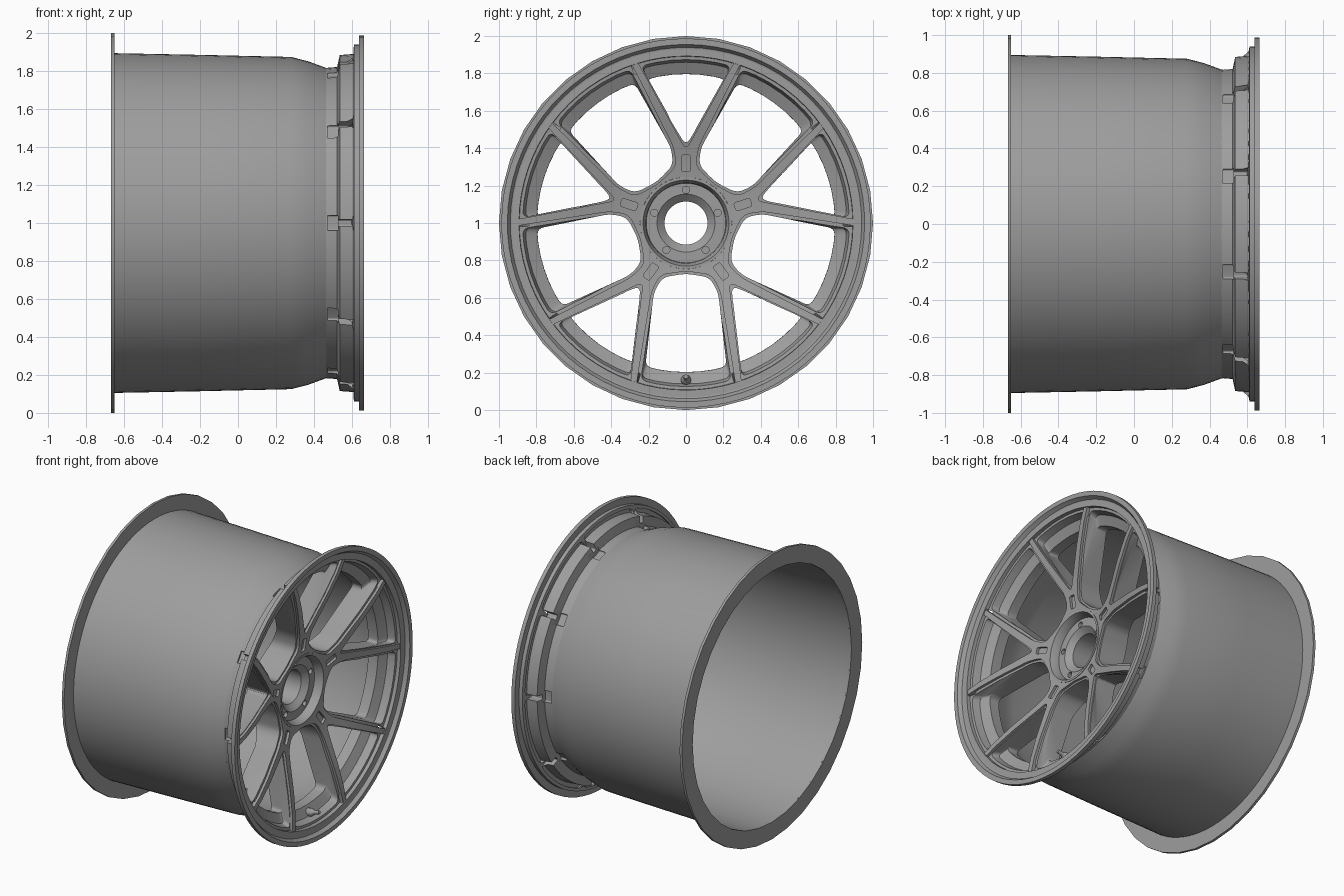
import bpy, bmesh
from math import sin, cos, pi, radians, asin
from mathutils import Vector, Matrix

if "Cube" in bpy.data.objects:
    bpy.data.objects.remove(bpy.data.objects["Cube"])

grey = bpy.data.materials.new('dark_grey')
grey.diffuse_color = (0.34, 0.34, 0.34, 1)
grey.use_nodes = True
grey.node_tree.nodes["Principled BSDF"].inputs["Base Color"].default_value = grey.diffuse_color


def place(x, u, v, a):
    """Lateral u / radial v point in a sector at angle a, on the wheel axis z=1."""
    return (x, u * cos(a) + v * sin(a), 1 + v * cos(a) - u * sin(a))


def smooth(ob, angle=32):
    bpy.ops.object.select_all(action='DESELECT')
    bpy.context.view_layer.objects.active = ob
    ob.select_set(True)
    bpy.ops.object.shade_smooth_by_angle(angle=radians(angle))


def volume(me):
    bm = bmesh.new()
    bm.from_mesh(me)
    vol = bm.calc_volume(signed=True)
    bm.free()
    return vol


def finish(name, bm, shade=True):
    """Turn a consistently wound bmesh into an outward-facing object."""
    if bm.calc_volume(signed=True) < 0:
        bmesh.ops.reverse_faces(bm, faces=bm.faces)
    me = bpy.data.meshes.new(name)
    bm.to_mesh(me)
    bm.free()
    me.materials.append(grey)
    ob = bpy.data.objects.new(name, me)
    bpy.context.collection.objects.link(ob)
    if shade:
        smooth(ob)
    return ob


def revolve(name, profile, segs, start=0.0):
    """Spin a closed (x, radius) profile about the wheel axis."""
    bm = bmesh.new()
    rings = [[bm.verts.new(place(x, 0, r, start + 2 * pi * i / segs)) for x, r in profile]
             for i in range(segs)]
    n = len(profile)
    for i in range(segs):
        a, b = rings[i], rings[(i + 1) % segs]
        for j in range(n):
            k = (j + 1) % n
            bm.faces.new((a[j], a[k], b[k], b[j]))
    return finish(name, bm)


def rounded(points, n=5):
    """Round polygon corners; each point is (u, v, corner length)."""
    out = []
    for i, (u, v, r) in enumerate(points):
        p = Vector((u, v))
        if r == 0:
            out.append(p)
            continue
        p0, p2 = Vector(points[i - 1][:2]), Vector(points[(i + 1) % len(points)][:2])
        a, b = p + (p0 - p).normalized() * r, p + (p2 - p).normalized() * r
        for k in range(n + 1):
            t = k / n
            out.append(a * (1 - t) ** 2 + p * 2 * t * (1 - t) + b * t * t)
    return out


def window(kind, R, e):
    """Outline of a spoke window with outer radius R, grown by e."""
    am = radians(18) - asin((0.03 - e) / R)
    arc = [(R * sin(am * t), R * cos(am * t), 0.035 if abs(t) == 1 else 0)
           for t in (1, 0.66, 0.33, 0, -0.33, -0.66, -1)]
    if kind == 'V':
        inner = [(0, 0.415 - 1.9 * e, 0.04)]
    else:
        half = [(-0.172 - e, 0.37, 0.04), (-0.125 - e, 0.29 - e, 0.04)]
        inner = half + [(0, 0.27 - e, 0.04)] + [(-u, v, r) for u, v, r in reversed(half)]
    return rounded(arc + inner)


def loft(layers, a):
    """Closed solid through (x, outline) layers, turned to angle a."""
    bm = bmesh.new()
    rings = [[bm.verts.new(place(x, p[0], p[1], a)) for p in pts] for x, pts in layers]
    n = len(rings[0])
    for r0, r1 in zip(rings, rings[1:]):
        for j in range(n):
            k = (j + 1) % n
            bm.faces.new((r0[j], r0[k], r1[k], r1[j]))
    bm.faces.new(rings[0][::-1])
    bm.faces.new(rings[-1])
    return finish('cutter', bm, False)


def rect(w, v0, v1, r):
    return rounded([(-w, v0, r), (w, v0, r), (w, v1, r), (-w, v1, r)])


def disc(v, r, n=14):
    return [(r * cos(2 * pi * i / n), v + r * sin(2 * pi * i / n)) for i in range(n)]


def cut(ob, layers_at):
    """Subtract lofted solids one by one, changing solver if a result is broken."""
    for layers, a in layers_at:
        tool = loft(layers, radians(a))
        tool.hide_render = True
        before, vol = ob.data.copy(), volume(ob.data)
        for solver in ('MANIFOLD', 'EXACT', 'FLOAT'):
            mod = ob.modifiers.new('cut', 'BOOLEAN')
            mod.object, mod.operation, mod.solver = tool, 'DIFFERENCE', solver
            bpy.context.view_layer.objects.active = ob
            bpy.ops.object.modifier_apply(modifier='cut')
            if 0.5 * vol < volume(ob.data) < 0.99999 * vol:
                break
            ob.data = before.copy()
        bpy.data.objects.remove(tool)


def cut_windows(ob, sections, e):
    cut(ob, [([(x, window('VU'[i % 2], R, e)) for x, R in sections], 36 * i)
             for i in range(10)])


# Barrel: thin tapered tube, open at the back
outer = [(-0.66, 0.895), (-0.2, 0.886), (0.28, 0.875), (0.37, 0.852), (0.465, 0.817)]
revolve('barrel', outer + [(x, r - 0.016) for x, r in reversed(outer)], 96)

# Rear flange: thin flat ring with a faceted edge
revolve('rear_flange', [(-0.668, 0.88), (-0.668, 1.0), (-0.65, 1.0), (-0.65, 0.88)], 36)

# Wheel face: concave disc with front flange, hub pocket and bore
front = [(0.90, 0.632), (0.80, 0.622), (0.65, 0.592), (0.50, 0.552), (0.38, 0.52), (0.27, 0.503)]
back = [(0.24, 0.27), (0.30, 0.30), (0.45, 0.37), (0.65, 0.42), (0.79, 0.455)]
profile = ([(0.46, 0.817), (0.522, 0.822), (0.536, 0.885), (0.638, 0.893), (0.638, 0.987),
            (0.665, 0.987), (0.665, 0.955), (0.648, 0.945), (0.620, 0.925)]
           + [(x - 0.018, r) for r, x in front]
           + [(0.485, 0.235), (0.445, 0.225), (0.445, 0.155), (0.41, 0.115), (0.27, 0.115)]
           + [(x, r) for r, x in back])
face = revolve('spoke_face', profile, 80, 0.013)
cut_windows(face, [(0.1, 0.794), (0.53, 0.797), (0.56, 0.86), (0.75, 0.912)], 0)

# Notches and grooves behind the flange at each spoke end
ends = [18 + 36 * i for i in range(10)]
cut(face, [([(x, rect(0.04, 0.806, 0.95, 0.01)) for x in (0.472, 0.527)], a) for a in ends])
cut(face, [([(x, rect(0.018, 0.84, 0.94, 0.008)) for x in (0.520, 0.630)], a) for a in ends])

# Bolt holes in the hub pad
fifths = [72 * i for i in range(5)]
cut(face, [([(x, disc(0.178, 0.019)) for x in (0.41, 0.47)], a) for a in fifths])
smooth(face)

# Raised narrower layer along spokes, giving the stepped window edges
cap_front = [(0.94, 0.640)] + front + [(0.245, 0.50)]
cap_profile = ([(x, r) for r, x in cap_front]
               + [(x - 0.028, r) for r, x in reversed(cap_front)])
cap = revolve('spoke_ridge', cap_profile, 80, 0.013)
cut_windows(cap, [(0.4, 0.918), (0.75, 0.918)], 0.013)

# Slots at the root of each spoke pair
cut(cap, [([(x, rect(0.022, 0.275, 0.365, 0.012)) for x in (0.4, 0.7)], a) for a in fifths])
smooth(cap)

# Hub ring around the pocket
revolve('hub_ring', [(0.44, 0.212), (0.44, 0.245), (0.503, 0.245), (0.503, 0.23), (0.468, 0.215)], 48)

# Valve stem inside the bottom window
bm = bmesh.new()
axis = Vector((1, 0, 0.25)).normalized()
turn = axis.to_track_quat('Z', 'Y').to_matrix().to_4x4()
for r1, r2, d0, d1 in ((0.03, 0.026, 0, 0.04), (0.026, 0.014, 0.04, 0.06), (0.014, 0.012, 0.06, 0.1)):
    pos = Vector((0.535, 0, 0.155)) + axis * (d0 + d1) / 2
    bmesh.ops.create_cone(bm, cap_ends=True, segments=14, radius1=r1, radius2=r2,
                          depth=d1 - d0, matrix=Matrix.Translation(pos) @ turn)
finish('valve_stem', bm)
